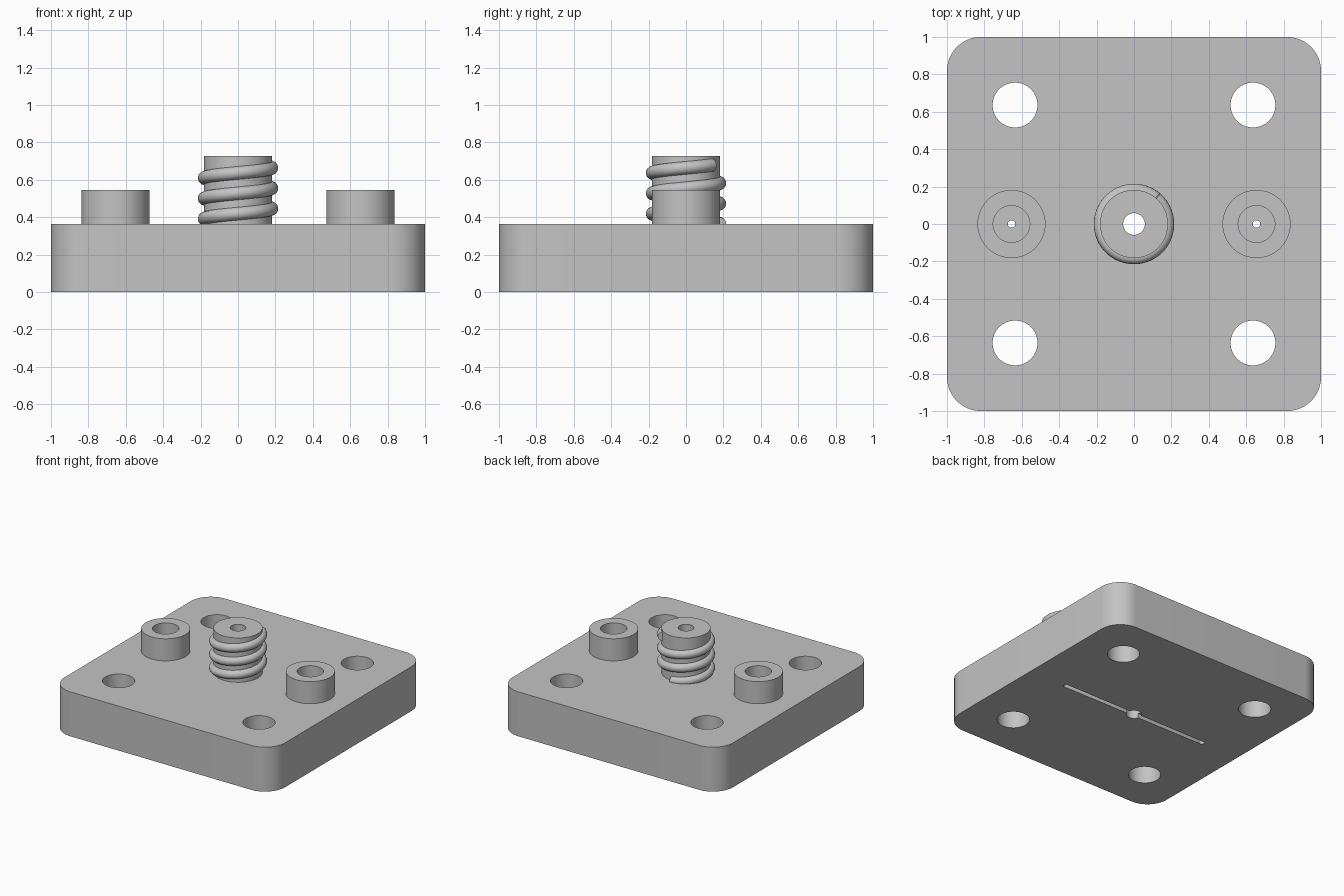
import bpy, bmesh
from math import sin, cos, radians, pi

if "Cube" in bpy.data.objects:
    bpy.data.objects.remove(bpy.data.objects["Cube"], do_unlink=True)

PLATE_TOP, BOSS_TOP, POST_TOP = 0.364, 0.545, 0.727
BOSS_X, HOLE_POS, POST_R = 0.655, 0.636, 0.182

grey = bpy.data.materials.new("light grey")
grey.use_nodes = True
grey.diffuse_color = (0.55, 0.55, 0.55, 1)
grey.node_tree.nodes["Principled BSDF"].inputs["Base Color"].default_value = grey.diffuse_color


def add_object(name, mesh):
    ob = bpy.data.objects.new(name, mesh)
    bpy.context.collection.objects.link(ob)
    return ob


def prism(name, outline, z0, z1):
    """Solid made by extruding a flat outline upwards."""
    bm = bmesh.new()
    face = bm.faces.new([bm.verts.new((x, y, z0)) for x, y in outline])
    top = bmesh.ops.extrude_face_region(bm, geom=[face])["geom"]
    for v in top:
        if isinstance(v, bmesh.types.BMVert):
            v.co.z = z1
    bmesh.ops.recalc_face_normals(bm, faces=bm.faces)
    mesh = bpy.data.meshes.new(name)
    bm.to_mesh(mesh)
    bm.free()
    return add_object(name, mesh)


def circle(r, x=0, y=0, n=64):
    return [(x + r * cos(2 * pi * i / n), y + r * sin(2 * pi * i / n)) for i in range(n)]


def rounded_square(half, r, steps=16):
    pts = []
    for k, (sx, sy) in enumerate([(1, 1), (-1, 1), (-1, -1), (1, -1)]):
        for i in range(steps + 1):
            a = radians(90 * k + 90 * i / steps)
            pts.append((sx * (half - r) + r * cos(a), sy * (half - r) + r * sin(a)))
    return pts


def bake(ob):
    """Replace the object's data with its evaluated mesh."""
    deps = bpy.context.evaluated_depsgraph_get()
    return bpy.data.meshes.new_from_object(ob.evaluated_get(deps))


def cut(ob, cutters):
    for c in cutters:
        mod = ob.modifiers.new("cut", 'BOOLEAN')
        mod.operation, mod.solver, mod.object = 'DIFFERENCE', 'EXACT', c
    mesh = bake(ob)
    ob.modifiers.clear()
    ob.data = mesh


# Cutters: bores, mounting holes and the groove underneath
centre_bore = prism("centre_bore_cutter", circle(0.058), -0.1, 1)
groove = prism("groove_cutter", [(-BOSS_X, -0.018), (BOSS_X, -0.018),
                                 (BOSS_X, 0.018), (-BOSS_X, 0.018)], -0.1, 0.036)
mount_holes = [prism("mount_hole_cutter", circle(0.12, sx * HOLE_POS, sy * HOLE_POS), -0.1, 1)
               for sx in (-1, 1) for sy in (-1, 1)]
port_bores, pin_holes = [], []
for s in (-1, 1):
    port_bores.append(prism("port_bore_cutter", circle(0.098, s * BOSS_X), 0.2, 1))
    pin_holes.append(prism("pin_hole_cutter", circle(0.02, s * BOSS_X, n=24), -0.1, 0.3))

# Base plate
plate = prism("base_plate", rounded_square(1, 0.182), 0, PLATE_TOP)
cut(plate, mount_holes + port_bores + pin_holes + [centre_bore, groove])
parts = [plate]

# Side bosses
for side, s, bore in (("right", -1, port_bores[0]), ("left", 1, port_bores[1])):
    boss = prism(side + "_boss", circle(POST_R, s * BOSS_X), PLATE_TOP, BOSS_TOP)
    cut(boss, [bore])
    parts.append(boss)

# Central post
post = prism("centre_post", circle(POST_R), PLATE_TOP, POST_TOP)
cut(post, [centre_bore])
parts.append(post)

# Round thread coiled around the post
PITCH, START, END, STEP = 0.109, 90, 1130, 5
curve = bpy.data.curves.new("thread_path", 'CURVE')
curve.dimensions = '3D'
curve.bevel_depth = 0.035
curve.bevel_resolution = 6
curve.use_fill_caps = True
angles = range(START, END + 1, STEP)
spline = curve.splines.new('POLY')
spline.points.add(len(angles) - 1)
for p, a in zip(spline.points, angles):
    t = radians(a)
    p.co = (0.18 * cos(t), 0.18 * sin(t), PLATE_TOP + PITCH * (a - START) / 360, 1)
path = add_object("thread_path", curve)
thread = add_object("thread", bake(path))
parts.append(thread)

for helper in [path, centre_bore, groove] + mount_holes + port_bores + pin_holes:
    bpy.data.objects.remove(helper, do_unlink=True)

# Colour and shading
bpy.ops.object.select_all(action='DESELECT')
for ob in parts:
    ob.data.materials.clear()
    ob.data.materials.append(grey)
    ob.select_set(True)
bpy.context.view_layer.objects.active = plate
bpy.ops.object.shade_smooth_by_angle(angle=radians(35))
